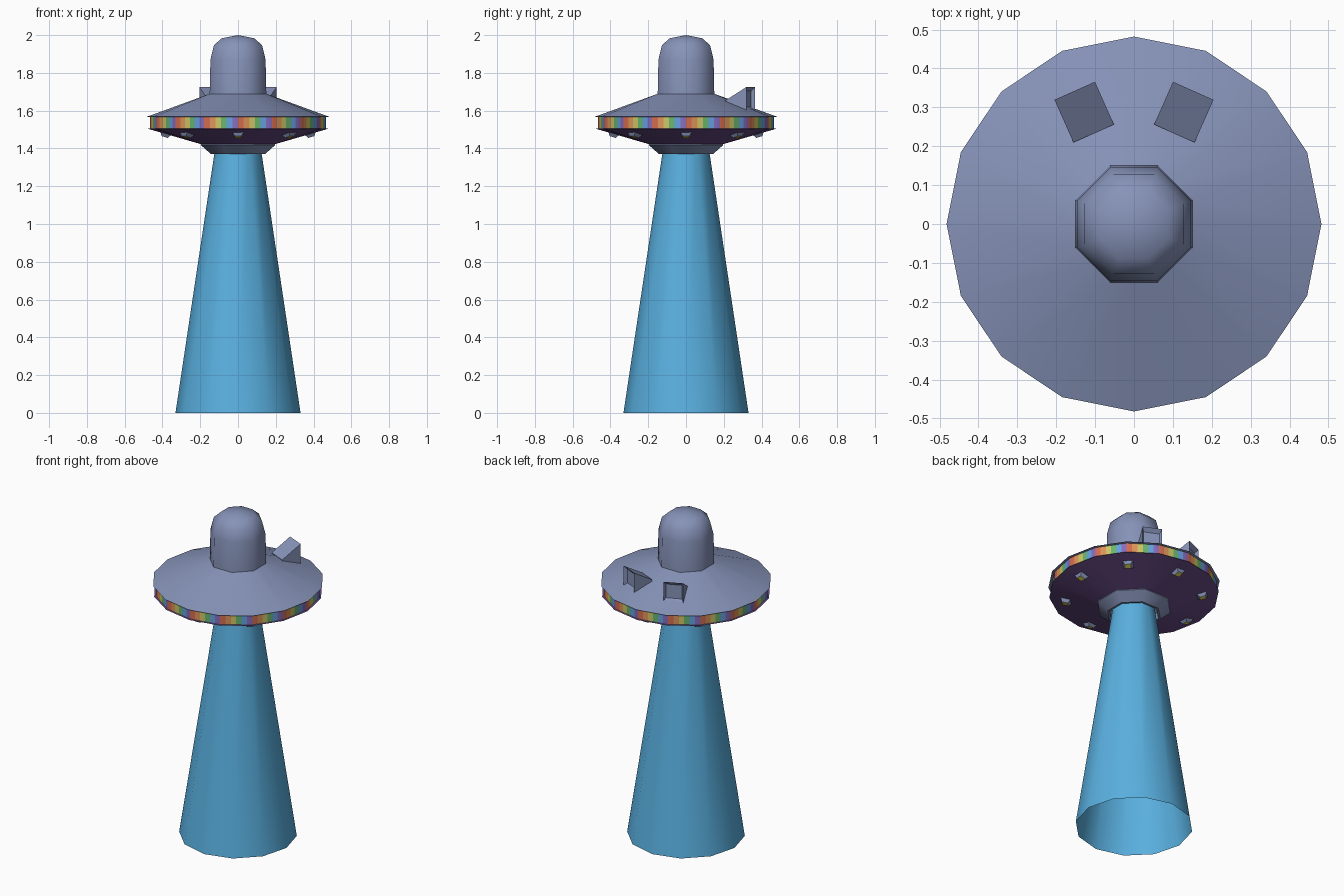
import bpy, bmesh, math
from mathutils import Vector, Matrix

if "Cube" in bpy.data.objects:
    bpy.data.objects.remove(bpy.data.objects["Cube"])

def material(name, rgb):
    m = bpy.data.materials.new(name)
    m.diffuse_color = (*rgb, 1)
    m.use_nodes = True
    m.node_tree.nodes["Principled BSDF"].inputs["Base Color"].default_value = m.diffuse_color
    return m

HULL = material("hull blue grey", (0.24, 0.29, 0.48))
BEAM = material("beam blue", (0.10, 0.43, 0.74))
UNDER = material("underside purple", (0.14, 0.07, 0.24))
LAMP = material("lamp yellow", (0.80, 0.72, 0.10))
STRIPES = [material("stripe red", (0.65, 0.15, 0.08)),
           material("stripe orange", (0.72, 0.30, 0.10)),
           material("stripe yellow", (0.62, 0.56, 0.13)),
           material("stripe green", (0.14, 0.46, 0.16)),
           material("stripe blue", (0.13, 0.36, 0.76)),
           material("stripe violet", (0.24, 0.15, 0.50))]

def finish(bm, name, mats, angle=50, recalc=True):
    if recalc:
        bmesh.ops.recalc_face_normals(bm, faces=bm.faces)
    me = bpy.data.meshes.new(name)
    bm.to_mesh(me)
    bm.free()
    for m in mats:
        me.materials.append(m)
    ob = bpy.data.objects.new(name, me)
    bpy.context.collection.objects.link(ob)
    bpy.ops.object.select_all(action='DESELECT')
    ob.select_set(True)
    bpy.context.view_layer.objects.active = ob
    if angle:
        bpy.ops.object.shade_smooth_by_angle(angle=math.radians(angle))
    return ob

def circle(r, n, phase=0):
    return [(r * math.cos(phase + math.tau * i / n), r * math.sin(phase + math.tau * i / n))
            for i in range(n)]

def octagon(apothem):
    """Octagon with flats on the axes, 8 corners."""
    return circle(apothem / math.cos(math.pi / 8), 8, math.pi / 8)

def octagon16(apothem):
    """The same octagon with an extra point in the middle of each flat."""
    c = math.cos(math.pi / 8)
    return [(x * (1 if i % 2 else c), y * (1 if i % 2 else c))
            for i, (x, y) in enumerate(circle(apothem / c, 16))]

def loft(name, rings, mats, angle=50, rule=None):
    """Skin a stack of (outline, z) rings; rule gives the material of each quad."""
    bm = bmesh.new()
    loops = [[bm.verts.new((x, y, z)) for x, y in pts] for pts, z in rings]
    n = len(loops[0])
    for a, b in zip(loops, loops[1:]):
        for i in range(n):
            j = (i + 1) % n
            f = bm.faces.new((a[i], a[j], b[j], b[i]))
            f.material_index = rule(i) if rule else 0
    bmesh.ops.remove_doubles(bm, verts=bm.verts, dist=1e-5)
    # rings are listed bottom to top, so the winding already faces outwards
    return finish(bm, name, mats, angle, recalc=False)

# Beam: open cone
loft("beam", [(circle(0.331, 12), 0), (circle(0.118, 12), 1.42)], [BEAM])

# Hub under the saucer, with a recessed mouth round the beam
loft("hub", [(octagon(0.125), 1.41), (octagon(0.132), 1.37), (octagon(0.143), 1.37),
             (octagon(0.197), 1.418), (octagon(0.197), 1.43)], [HULL], 30)

# Saucer underside, colour band and upper shell
loft("underside", [(octagon16(0.18), 1.418), (circle(0.477, 16), 1.504),
                   (circle(0.458, 16), 1.508)], [UNDER])
corners = circle(0.467, 16)
PER = 6
band = []
for k in range(16):
    a, b = Vector(corners[k]), Vector(corners[(k + 1) % 16])
    band += [tuple(a.lerp(b, s / PER)) for s in range(PER)]
loft("striped_band", [(band, 1.503), (band, 1.568)], STRIPES, 30, lambda i: i % 6)
loft("upper_shell", [(circle(0.458, 16), 1.564), (circle(0.482, 16), 1.568),
                     (octagon16(0.148), 1.69)], [HULL])

# Cabin dome
loft("dome", [(octagon(r), z) for r, z in
              [(0.15, 1.685), (0.146, 1.87), (0.128, 1.945), (0.088, 1.983), (0, 2.0)]], [HULL])

# Two wedge-shaped thrusters at the back, with recessed rear ends
for side, label in ((1, "right"), (-1, "left")):
    bm = bmesh.new()
    prof = [(0.255, 1.642), (0.375, 1.602), (0.375, 1.725), (0.255, 1.655)]
    lo = [bm.verts.new((-0.057, u, z)) for u, z in prof]
    hi = [bm.verts.new((0.057, u, z)) for u, z in prof]
    bm.faces.new(lo)
    bm.faces.new(hi)
    for i in range(4):
        j = (i + 1) % 4
        bm.faces.new((lo[i], lo[j], hi[j], hi[i]))
    bmesh.ops.recalc_face_normals(bm, faces=bm.faces)
    rear = max(bm.faces, key=lambda f: f.calc_center_median().y)
    bmesh.ops.inset_individual(bm, faces=[rear], thickness=0.012)
    for v in rear.verts:
        v.co = (v.co.x * 0.95, v.co.y - 0.02, 1.661 + (v.co.z - 1.664) * 0.8)
    bm.transform(Matrix.Rotation(-side * math.radians(24), 4, 'Z'))
    finish(bm, "thruster_" + label, [HULL], 0)

# Eight lamps on the underside: tapered square housings with yellow lenses
slope = math.atan2(0.086, 0.29)
for k in range(8):
    bm = bmesh.new()
    bmesh.ops.create_cone(bm, cap_ends=True, segments=4, radius1=0.024, radius2=0.044,
                          depth=0.022, matrix=Matrix.Rotation(math.pi / 4, 4, 'Z'))
    lens = min(bm.faces, key=lambda f: f.calc_center_median().z)
    lens.material_index = 1
    bm.transform(Matrix.Rotation(math.tau * k / 8, 4, 'Z')
                 @ Matrix.Translation((0.385, 0, 1.471))
                 @ Matrix.Rotation(-slope, 4, 'Y'))
    finish(bm, "lamp_%d" % (k + 1), [HULL, LAMP], 0)
